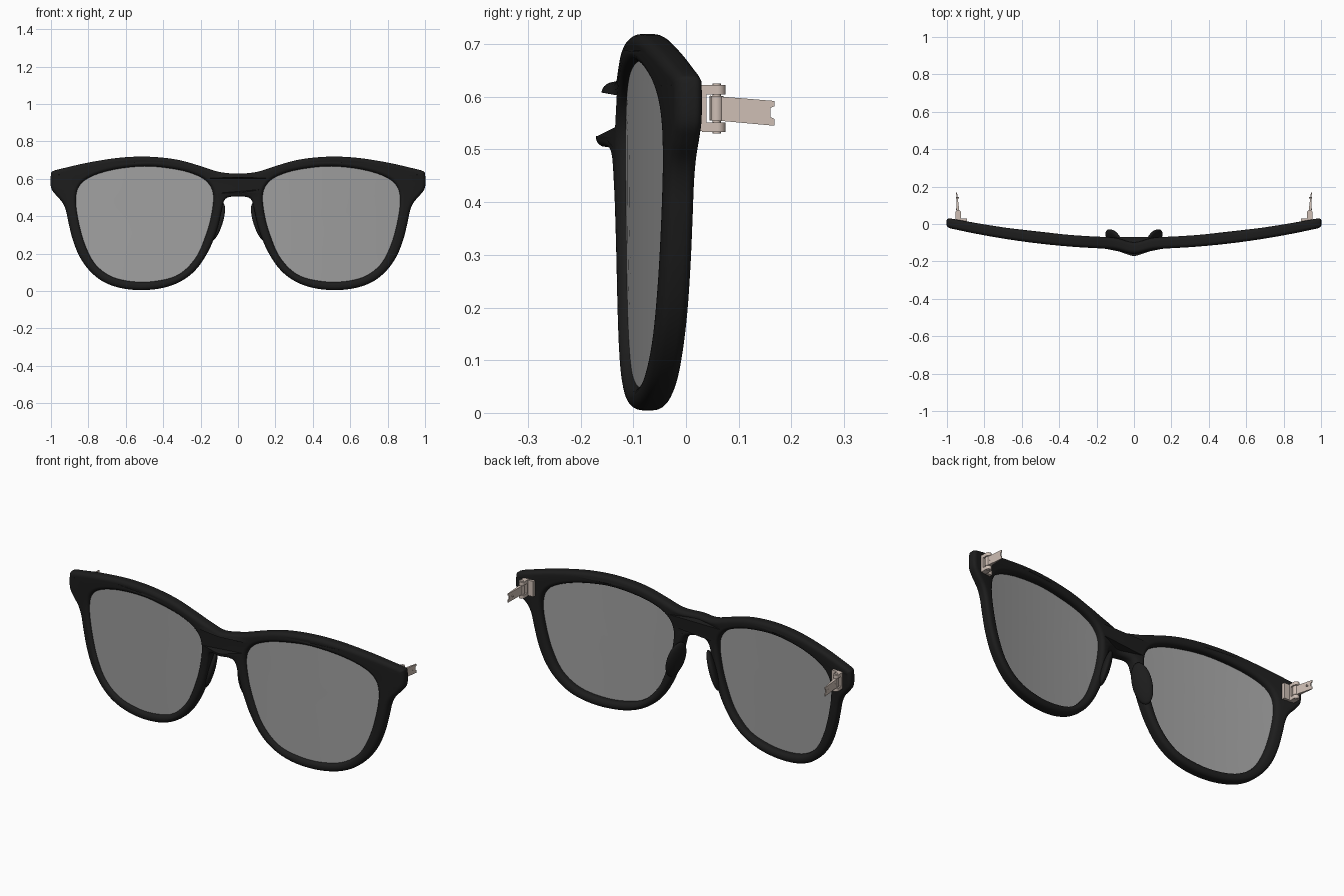
import bpy, bmesh, math
from mathutils import Matrix, Vector

if "Cube" in bpy.data.objects:
    bpy.data.objects.remove(bpy.data.objects["Cube"])


def material(name, rgba):
    m = bpy.data.materials.new(name)
    m.diffuse_color = rgba
    m.use_nodes = True
    m.node_tree.nodes["Principled BSDF"].inputs["Base Color"].default_value = m.diffuse_color
    return m


BLACK = material("black_plastic", (0.012, 0.012, 0.012, 1))
METAL = material("hinge_metal", (0.62, 0.52, 0.46, 1))
GLASS = material("grey_lens", (0.35, 0.35, 0.35, 0.7))


def smooth_loop(pts, n=5):
    """Closed Catmull-Rom curve through 2D points."""
    out, k = [], len(pts)
    for i in range(k):
        a, b, c, d = (Vector(pts[(i + j) % k]) for j in (-1, 0, 1, 2))
        for s in range(n):
            t = s / n
            out.append(0.5 * (2 * b + (c - a) * t + (2 * a - 5 * b + 4 * c - d) * t * t
                              + (3 * b - a - 3 * c + d) * t ** 3))
    return out


def front_y(x, z):
    """Front surface: wraps back at the sides, bulges forward at the bridge."""
    bump = 0.024 + 0.12 * max(0, min(0.13, 0.63 - z))
    return -0.134 + 0.115 * x * x - bump * math.exp(-(x / 0.07) ** 2)


def add_object(name, bm, mat, mirror=True, angle=40):
    bmesh.ops.recalc_face_normals(bm, faces=bm.faces)
    me = bpy.data.meshes.new(name)
    bm.to_mesh(me)
    bm.free()
    me.materials.clear()
    me.materials.append(mat)
    ob = bpy.data.objects.new(name, me)
    bpy.context.collection.objects.link(ob)
    bpy.ops.object.select_all(action='DESELECT')
    ob.select_set(True)
    bpy.context.view_layer.objects.active = ob
    bpy.ops.object.shade_smooth_by_angle(angle=math.radians(angle))
    if mirror:
        ob.modifiers.new("mirror", 'MIRROR').use_mirror_merge = False
    return ob


# Outlines seen from the front (x, z)
half = [(0.1, 0.637), (0.2, 0.668), (0.3, 0.697), (0.4, 0.713), (0.52, 0.719), (0.65, 0.711),
        (0.8, 0.687), (0.92, 0.66), (0.985, 0.643), (1.0, 0.625), (1.0, 0.555), (0.975, 0.515),
        (0.94, 0.475), (0.92, 0.43), (0.905, 0.36), (0.882, 0.27), (0.845, 0.18), (0.79, 0.105),
        (0.72, 0.05), (0.63, 0.017), (0.52, 0.005), (0.4, 0.017), (0.3, 0.055), (0.22, 0.12),
        (0.155, 0.22), (0.112, 0.33), (0.088, 0.43), (0.073, 0.485), (0.045, 0.503)]
outer = [(0, 0.628)] + half + [(0, 0.505)] + [(-x, z) for x, z in reversed(half)]
hole = [(0.5, 0.667), (0.36, 0.655), (0.25, 0.63), (0.17, 0.588), (0.133, 0.52), (0.142, 0.41),
        (0.172, 0.3), (0.225, 0.18), (0.315, 0.09), (0.43, 0.055), (0.55, 0.05), (0.67, 0.075),
        (0.76, 0.14), (0.815, 0.24), (0.85, 0.36), (0.867, 0.48), (0.85, 0.56), (0.785, 0.612),
        (0.66, 0.65)]

# Frame: filled outline with two holes, rounded and bent
BEV, THICK = 0.02, 0.062
cu = bpy.data.curves.new("frame_outline", 'CURVE')
cu.dimensions, cu.fill_mode = '2D', 'BOTH'
cu.bevel_depth, cu.bevel_resolution = BEV, 4
cu.offset, cu.extrude = -BEV, THICK / 2 - BEV
for loop in (outer, hole, [(-x, z) for x, z in hole]):
    pts = smooth_loop(loop)
    sp = cu.splines.new('POLY')
    sp.points.add(len(pts) - 1)
    for p, q in zip(sp.points, pts):
        p.co = (q.x, q.y, 0, 1)
    sp.use_cyclic_u = True
tmp = bpy.data.objects.new("frame_outline", cu)
bpy.context.collection.objects.link(tmp)
me = bpy.data.meshes.new_from_object(tmp.evaluated_get(bpy.context.evaluated_depsgraph_get()))
bpy.data.objects.remove(tmp)
bm = bmesh.new()
bm.from_mesh(me)
bmesh.ops.remove_doubles(bm, verts=bm.verts, dist=0.0002)
for v in bm.verts:
    x, z, d = v.co
    depth = (THICK / 2 - d) * (1 - 0.16 * abs(x) ** 4)
    v.co = (x, front_y(x, z) + depth, z)
add_object("frame_front", bm, BLACK, mirror=False, angle=50)

# Lens: concentric rings on a front and a back layer
bm = bmesh.new()
rim = smooth_loop(hole, 4)
centre = Vector((0.5, 0.37))
layers = []
for dy in (0.018, 0.027):
    rings = []
    for s in (1.012, 0.85, 0.65, 0.45, 0.25, 0.08):
        ring = []
        for p in rim:
            q = centre + (p - centre) * s
            ring.append(bm.verts.new((q.x, -0.134 + 0.115 * q.x ** 2 + dy, q.y)))
        rings.append(ring)
    bm.faces.new(rings[-1])
    layers.append(rings)
n = len(rim)
pairs = [(r[i], r[i + 1]) for r in layers for i in range(5)] + [(layers[0][0], layers[1][0])]
for a, b in pairs:
    for i in range(n):
        j = (i + 1) % n
        bm.faces.new((a[i], a[j], b[j], b[i]))
add_object("lens", bm, GLASS)

# Nose pad: flattened lobe leaning back off the inner rim
bm = bmesh.new()
mat = (Matrix.Translation((0.111, -0.073, 0.37)) @ Matrix.Rotation(-0.3, 4, 'Y')
       @ Matrix.Rotation(-0.5, 4, 'Z') @ Matrix.Diagonal((0.02, 0.05, 0.105, 1)))
bmesh.ops.create_uvsphere(bm, u_segments=24, v_segments=16, radius=1, matrix=mat)
add_object("nose_pad", bm, BLACK)


# Hinge parts
def box(bm, x0, x1, y0, y1, z0, z1):
    m = (Matrix.Translation(((x0 + x1) / 2, (y0 + y1) / 2, (z0 + z1) / 2))
         @ Matrix.Diagonal((x1 - x0, y1 - y0, z1 - z0, 1)))
    bmesh.ops.create_cube(bm, size=1, matrix=m)


def cyl(bm, centre, r, h, axis='Z'):
    rot = Matrix.Rotation(math.pi / 2, 4, 'Y') if axis == 'X' else Matrix()
    bmesh.ops.create_cone(bm, cap_ends=True, segments=20, radius1=r, radius2=r, depth=h,
                          matrix=Matrix.Translation(centre) @ rot)


# Bracket: base plate with two knuckle arms
bm = bmesh.new()
box(bm, 0.893, 0.955, 0.005, 0.03, 0.537, 0.62)
box(bm, 0.925, 0.955, 0.02, 0.039, 0.535, 0.622)
for z in (0.542, 0.613):
    box(bm, 0.925, 0.955, 0.03, 0.06, z - 0.009, z + 0.009)
    cyl(bm, (0.94, 0.06, z), 0.015, 0.018)
add_object("hinge_bracket", bm, METAL)

# Pin through the knuckles
bm = bmesh.new()
cyl(bm, (0.94, 0.058, 0.578), 0.008, 0.095)
add_object("hinge_pin", bm, METAL)

# Leaf: notched tapering plate that would hold the temple
bm = bmesh.new()
cyl(bm, (0.94, 0.058, 0.578), 0.013, 0.046)
profile = [(0.046, 0.602), (0.168, 0.592), (0.168, 0.582), (0.16, 0.579), (0.16, 0.562),
           (0.168, 0.558), (0.168, 0.545), (0.046, 0.556)]
sides = []
for sgn in (-1, 1):
    sides.append([bm.verts.new((0.94 + (y - 0.05) * 0.07
                                + sgn * (0.009 - (y - 0.046) * 0.055), y, z))
                  for y, z in profile])
    bm.faces.new(sides[-1])
for i in range(8):
    j = (i + 1) % 8
    bm.faces.new((sides[0][i], sides[0][j], sides[1][j], sides[1][i]))
for y, z in ((0.08, 0.577), (0.14, 0.571)):
    cyl(bm, (0.943, y, z), 0.004, 0.016, 'X')
add_object("hinge_leaf", bm, METAL)
